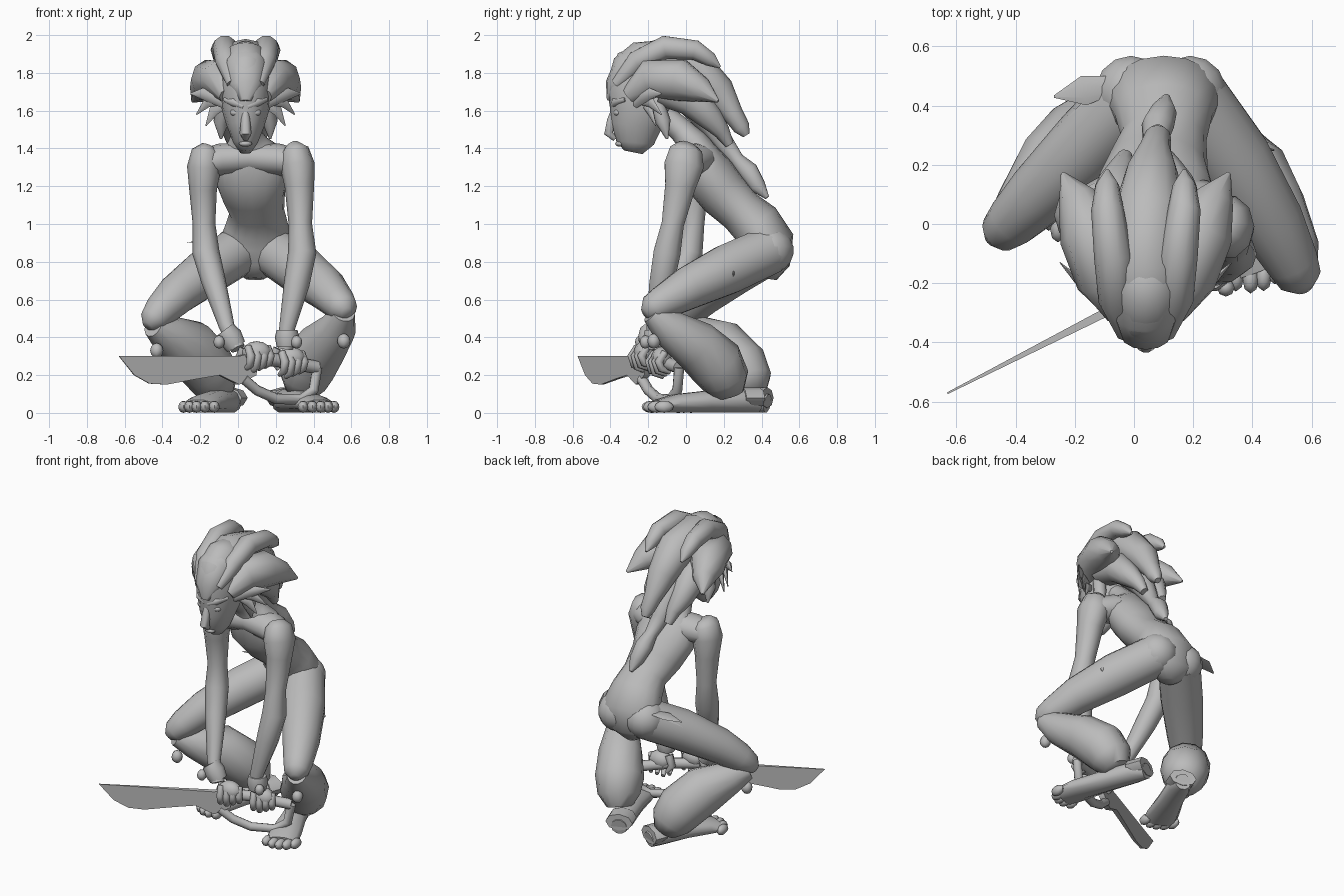
import bpy
import bmesh
import math
from mathutils import Vector

if "Cube" in bpy.data.objects:
    bpy.data.objects.remove(bpy.data.objects["Cube"], do_unlink=True)

clay = bpy.data.materials.new("plain_grey")
clay.use_nodes = True
grey = (.5, .5, .5, 1)
clay.diffuse_color = grey
clay.node_tree.nodes["Principled BSDF"].inputs["Base Color"].default_value = grey

AXIS_X = Vector((1, 0, 0))
AXIS_Y = Vector((0, 1, 0))
AXIS_Z = Vector((0, 0, 1))
HEAD_X = .04
parts = []


def finish(name, bm):
    """Turn a bmesh into a named, coloured object."""
    bmesh.ops.recalc_face_normals(bm, faces=bm.faces[:])
    mesh = bpy.data.meshes.new(name)
    bm.to_mesh(mesh)
    bm.free()
    mesh.materials.append(clay)
    obj = bpy.data.objects.new(name, mesh)
    bpy.context.collection.objects.link(obj)
    parts.append(obj)
    return obj


def loft(name, rings, side=AXIS_X, flat=1, sides=10):
    """Skin elliptical rings given as x, y, z, half width and optional half depth."""
    bm = bmesh.new()
    centres = [Vector(ring[:3]) for ring in rings]
    loops = []
    for i, ring in enumerate(rings):
        before, after = centres[max(i - 1, 0)], centres[min(i + 1, len(rings) - 1)]
        along = (after - before).normalized()
        across = (side - along * side.dot(along)).normalized()
        depth_axis = along.cross(across)
        depth = ring[4] if len(ring) > 4 else ring[3] * flat
        loop = []
        for k in range(sides):
            angle = math.tau * k / sides
            offset = across * ring[3] * math.cos(angle) + depth_axis * depth * math.sin(angle)
            loop.append(bm.verts.new(centres[i] + offset))
        loops.append(loop)
    for low, high in zip(loops, loops[1:]):
        for k in range(sides):
            j = (k + 1) % sides
            bm.faces.new((low[k], low[j], high[j], high[k]))
    bm.faces.new(loops[0])
    bm.faces.new(loops[-1])
    return finish(name, bm)


def blob(name, centre, radii, segments=10, rings=7):
    """Low-poly ellipsoid."""
    bm = bmesh.new()
    bmesh.ops.create_uvsphere(bm, u_segments=segments, v_segments=rings, radius=1)
    bmesh.ops.scale(bm, vec=radii, verts=bm.verts)
    bmesh.ops.translate(bm, vec=centre, verts=bm.verts)
    return finish(name, bm)


def mirrored(name, rings, **options):
    """Loft a pair about the middle of the head; x is the distance outward."""
    for label, sign in (("left_", 1), ("right_", -1)):
        loft(label + name, [(HEAD_X + sign * x, *rest) for x, *rest in rings], **options)


def on_sword(x, z, shift=0):
    """Point in the sword's slanted upright plane, moved sideways by shift."""
    return Vector((x - .45 * shift, -.25 + .51 * x + .89 * shift, z))


# Torso, hips and neck
loft("torso", [(.09, .43, .71, .05), (.09, .44, .78, .17, .11), (.1, .43, .9, .2, .145),
               (.1, .37, 1, .165, .135), (.1, .29, 1.07, .145, .12), (.08, .2, 1.16, .17, .135),
               (.07, .12, 1.26, .2, .14), (.06, .07, 1.37, .19, .1), (.05, .04, 1.43, .11, .08),
               (.04, -.03, 1.5, .065), (.04, -.12, 1.58, .06)], sides=16)
loft("shoulders", [(-.19, .03, 1.32, .08, .07), (-.1, .055, 1.34, .105, .085), (.06, .075, 1.35, .11, .085),
                   (.22, .045, 1.34, .105, .085), (.32, 0, 1.32, .08, .07)], side=AXIS_Y, sides=12)
for label, sign in (("left_", 1), ("right_", -1)):
    blob(label + "buttock", (.09 + sign * .1, .44, .86), (.125, .13, .125), 14, 9)

# Arms
loft("left_arm", [(.285, .01, 1.42, .035, .05), (.3, 0, 1.39, .075, .09), (.315, -.01, 1.31, .092, .11),
                  (.325, -.03, 1.2, .078, .085), (.33, -.07, 1, .062), (.34, -.1, .85, .075),
                  (.31, -.13, .68, .068), (.26, -.17, .45, .042), (.25, -.16, .34, .04)])
loft("right_arm", [(-.16, .04, 1.415, .035, .05), (-.17, .035, 1.385, .075, .09), (-.18, .03, 1.3, .09, .1),
                   (-.185, .04, 1.18, .073, .08), (-.18, .04, 1, .06), (-.17, .02, .85, .072),
                   (-.13, -.05, .7, .065), (-.06, -.17, .46, .042), (0, -.21, .34, .04)])

# Cuffs, beads and gripping hands
for label, x, y, lean in (("left_", .26, -.165, 0), ("right_", -.04, -.19, .03)):
    loft(label + "cuff", [(x - lean, y, .44, .055), (x, y, .4, .065), (x + lean, y, .35, .055)])
    blob(label + "cuff_bead", (x + (.05 if x > 0 else -.06), y - .05, .375), (.03, .03, .035), 8, 6)
for label, middle, lift in (("left_", .27, -.02), ("right_", .09, .01)):
    blob(label + "palm", on_sword(middle, .31 + lift, -.02), (.08, .055, .06))
    for k in range(4):
        x = middle - .05 + .034 * k
        drop = .012 * abs(k - 1)
        path = [on_sword(x, .34 + lift, -.03), on_sword(x, .29 + lift, -.065),
                on_sword(x, .23 + drop + lift, -.05), on_sword(x, .21 + drop + lift, 0)]
        loft(f"{label}finger_{k}", [(*p, r) for p, r in zip(path, (.02, .023, .02, .012))], sides=8)
    thumb = [on_sword(middle - .05, .34, .02), on_sword(middle - .07, .28, .04),
             on_sword(middle - .04, .23, .03)]
    loft(label + "thumb", [(*p, r) for p, r in zip(thumb, (.025, .024, .012))], sides=8)

# Thighs and flared trouser legs
loft("left_thigh", [(.18, .44, .86, .13), (.33, .22, .76, .135), (.46, .01, .66, .115),
                    (.535, -.13, .58, .09), (.56, -.185, .55, .075), (.575, -.22, .53, .03)], sides=14)
loft("right_thigh", [(.01, .44, .86, .13), (-.15, .27, .76, .13), (-.32, .1, .63, .11),
                     (-.41, .01, .54, .09), (-.455, -.03, .49, .07), (-.48, -.05, .46, .03)], sides=14)
loft("left_trouser", [(.56, -.18, .53, .06), (.53, -.09, .45, .1), (.45, .05, .36, .135),
                      (.38, .16, .26, .15), (.35, .21, .17, .13), (.33, .23, .1, .08)], sides=12)
loft("right_trouser", [(-.45, -.02, .46, .06), (-.38, .05, .42, .1), (-.26, .18, .35, .15),
                       (-.16, .29, .24, .15), (-.12, .33, .16, .13), (-.09, .35, .1, .08)], sides=12)
blob("left_knee_bead", (.56, -.17, .38), (.035, .035, .04), 8, 6)
blob("right_knee_bead", (-.43, -.03, .33), (.035, .035, .04), 8, 6)

# Bare feet with toes, laid out from heel to ball
for label, heel, ball in (("left_", Vector((.24, .35, 0)), Vector((.42, -.13, 0))),
                          ("right_", Vector((-.04, .4, 0)), Vector((-.2, .01, 0)))):
    step = ball - heel
    ahead = step.normalized()
    across = Vector((-ahead.y, ahead.x, 0))
    rings = []
    for t, width, height in ((-.08, .05, .05), (.1, .075, .065), (.5, .08, .06), (.85, .1, .05), (1.05, .1, .035)):
        centre = heel + step * t
        rings.append((centre.x, centre.y, height, width, height))
    loft(label + "foot", rings, side=across)
    ends = [heel + step * t for t in (-.08, .12)]
    loft(label + "heel_band", [(p.x, p.y, .08, .085, .055) for p in ends], side=across, sides=8)
    for k in range(5):
        toe = ball + across * (k - 2) * .044 + ahead * (.05 - .008 * (k - 2) ** 2)
        blob(f"{label}toe_{k}", (toe.x, toe.y, .032), (.028, .05, .032), 8, 6)

# Head and face
loft("head", [(HEAD_X, -.28, 1.38, .03, .05), (HEAD_X, -.27, 1.43, .065, .1),
              (HEAD_X, -.265, 1.52, .1, .135), (HEAD_X, -.245, 1.6, .125, .16),
              (HEAD_X, -.24, 1.7, .135, .185), (HEAD_X, -.21, 1.82, .13, .18),
              (HEAD_X, -.17, 1.91, .1, .12), (HEAD_X, -.15, 1.95, .04)], sides=16)
loft("nose", [(HEAD_X, -.37, 1.63, .015), (HEAD_X, -.395, 1.55, .024),
              (HEAD_X, -.41, 1.48, .032, .025), (HEAD_X, -.375, 1.45, .015)])
blob("lips", (HEAD_X, -.35, 1.425), (.035, .025, .016), 8, 6)
mirrored("brow", [(.01, -.39, 1.62, .014), (.06, -.372, 1.645, .025), (.11, -.32, 1.66, .012)], side=AXIS_Z)
for label, sign in (("left_", 1), ("right_", -1)):
    blob(label + "eye", (HEAD_X + sign * .05, -.36, 1.59), (.035, .025, .02))

# Ears and feathery tufts
mirrored("ear", [(.11, -.27, 1.64, .03), (.17, -.23, 1.67, .035), (.23, -.19, 1.69, .03),
                 (.29, -.13, 1.69, .004)], side=AXIS_Z, flat=.5, sides=6)
mirrored("ear_tuft", [(.11, -.24, 1.65, .02), (.2, -.19, 1.65, .032), (.26, -.13, 1.58, .004)],
         side=AXIS_Z, flat=.5, sides=6)
mirrored("cheek_tuft", [(.11, -.22, 1.63, .02), (.17, -.19, 1.6, .03), (.21, -.16, 1.52, .004)],
         side=AXIS_Z, flat=.5, sides=6)
mirrored("side_strand", [(.1, -.16, 1.66, .04), (.13, -.12, 1.54, .04), (.13, -.1, 1.45, .006)], sides=8)

# Swept-back hair locks
loft("crown_lock", [(HEAD_X, -.4, 1.65, .03, .02), (HEAD_X, -.375, 1.73, .085, .055),
                    (HEAD_X, -.31, 1.83, .11, .09), (HEAD_X, -.15, 1.88, .12, .1),
                    (.05, .04, 1.83, .12, .11), (.06, .17, 1.7, .09),
                    (.07, .25, 1.58, .055), (.08, .295, 1.51, .045), (.08, .32, 1.47, .02)], sides=12)
mirrored("top_lock", [(.07, -.37, 1.74, .03), (.1, -.26, 1.86, .06), (.11, -.11, 1.935, .065),
                      (.13, .05, 1.92, .055), (.13, .13, 1.87, .04), (.13, .18, 1.83, .008)])
mirrored("wide_lock", [(.09, -.3, 1.68, .05), (.13, -.19, 1.77, .105), (.18, -.03, 1.76, .115),
                       (.23, .08, 1.71, .07), (.28, .17, 1.65, .008)])
mirrored("back_lock", [(.09, -.12, 1.72, .1), (.1, .03, 1.66, .095), (.1, .13, 1.56, .07),
                       (.08, .19, 1.49, .045), (.07, .23, 1.42, .025)])
loft("long_lock", [(.05, 0, 1.68, .09), (.04, .11, 1.57, .085), (.05, .2, 1.43, .055),
                   (.07, .27, 1.34, .04), (.08, .33, 1.28, .055), (.1, .38, 1.2, .045),
                   (.11, .43, 1.14, .012)])

# Hip cloth tips
loft("hip_cloth", [(-.07, .47, .93, .03), (-.17, .45, .92, .05), (-.27, .43, .9, .004)], flat=.15, side=AXIS_Y, sides=6)
loft("hip_flap", [(-.05, .42, .92, .05), (-.14, .37, .89, .06), (-.26, .31, .8, .01)], flat=.2, side=AXIS_Y, sides=6)
loft("thigh_flap", [(.36, .27, .8, .06), (.47, .25, .73, .01)], flat=.3, side=AXIS_Z, sides=6)

# Sword blade, tapering to the tip
bm = bmesh.new()
outline = [(-.63, .3), (-.55, .2), (-.47, .155), (-.38, .15), (-.22, .18), (-.1, .2), (0, .15), (.09, .2), (.1, .33), (0, .3)]
faces = []
for way in (-1, 1):
    faces.append([bm.verts.new(on_sword(x, z, way * (.003 + .022 * (x + .63)))) for x, z in outline])
    bm.faces.new(faces[-1])
for k in range(len(outline)):
    j = (k + 1) % len(outline)
    bm.faces.new((faces[0][k], faces[0][j], faces[1][j], faces[1][k]))
finish("sword_blade", bm)

# Sword grip and hand guard
for name, path, radius in (
        ("sword_grip", [(.05, .29), (.2, .28), (.42, .24)], .035),
        ("hand_guard", [(.03, .18), (.1, .12), (.2, .075), (.33, .07), (.4, .12), (.42, .24)], .028)):
    loft(name, [(*on_sword(x, z), radius) for x, z in path], side=Vector((-.45, .89, 0)), sides=8)

# Smooth shading with crisp edges kept
bpy.ops.object.select_all(action="DESELECT")
for part in parts:
    part.select_set(True)
bpy.context.view_layer.objects.active = parts[0]
bpy.ops.object.shade_smooth_by_angle(angle=math.radians(60))
